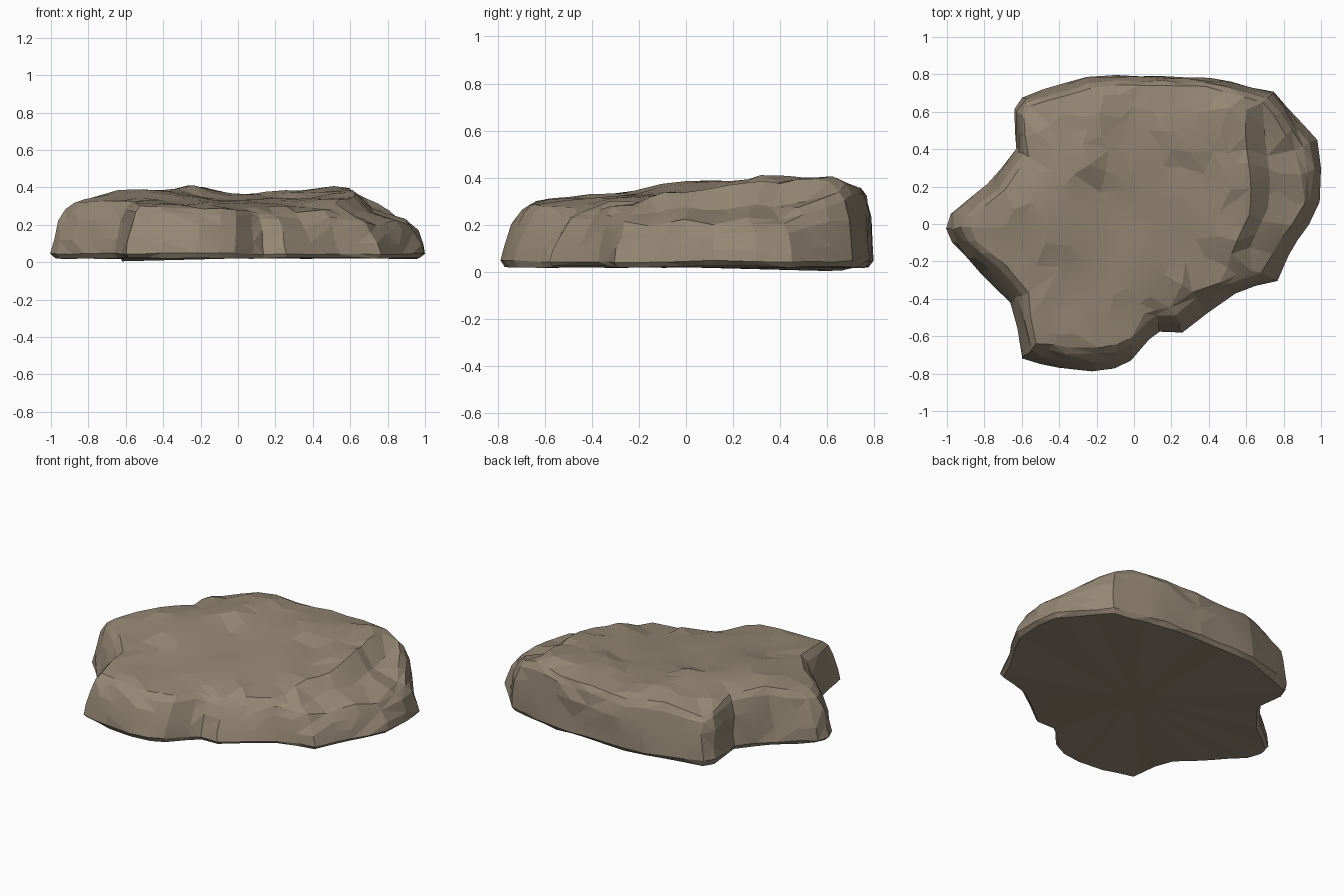
import bpy, bmesh, math, random
from mathutils import Vector
from mathutils.geometry import delaunay_2d_cdt

if "Cube" in bpy.data.objects:
    bpy.data.objects.remove(bpy.data.objects["Cube"])

random.seed(4)

# Footprint: x, y, how far the wall leans inward
outline = [
    (-1.0, -.02, .10), (-.97, -.1, .10), (-.82, -.26, .12), (-.66, -.42, .09),
    (-.62, -.55, .07), (-.60, -.72, .09), (-.40, -.77, .11), (-.23, -.79, .12),
    (-.1, -.77, .11), (-.02, -.73, .11), (.08, -.62, .13), (.14, -.575, .11),
    (.26, -.585, .14), (.40, -.47, .12), (.54, -.37, .09), (.77, -.30, .13),
    (.83, -.17, .12), (.93, 0, .12), (.99, .12, .10), (1.0, .3, .09),
    (.985, .45, .11), (.9, .53, .08), (.82, .63, .06), (.75, .71, .06),
    (.40, .78, .03), (-.1, .795, .03), (-.25, .785, .04), (-.6, .68, .05),
    (-.635, .61, .05), (-.63, .40, .06), (-.78, .21, .08), (-.9, .12, .09),
    (-.98, .05, .10)]

# Height samples for the main top and for the lower right shelf
top_pts = [
    (-.9, 0, .32), (-.8, .1, .35), (-.75, -.2, .34), (-.62, .12, .39),
    (-.5, .5, .365), (-.58, .64, .315), (-.55, -.4, .335), (-.55, -.62, .305),
    (-.25, -.66, .295), (-.03, -.6, .29), (-.3, -.4, .31), (-.45, 0, .385),
    (-.28, .36, .41), (-.2, .6, .40), (-.1, .1, .335), (0, .45, .36),
    (-.1, .74, .355), (.1, -.1, .32), (.25, .2, .335), (.3, .5, .38),
    (.35, .72, .37), (.52, .58, .405), (.57, .3, .38), (.55, 0, .34),
    (.45, -.3, .285), (.2, -.48, .25), (.2, -.3, .305), (-.1, -.3, .32),
    (.65, .65, .385), (.33, -.4, .265)]
shelf_pts = [(.7, .3, .29), (.67, 0, .27), (.85, .3, .245), (.9, .15, .22),
             (.72, .64, .35), (.82, .5, .28), (.62, -.24, .25), (.75, -.15, .22),
             (.92, .4, .21)]


def blend(pts, x, y):
    w = [1 / ((x - a) ** 2 + (y - b) ** 2 + .003) ** 1.6 for a, b, _ in pts]
    return sum(k * p[2] for k, p in zip(w, pts)) / sum(w)


def ledge(y):
    return .61 + .015 * math.sin(9 * y) - .35 * max(0, .05 - y)


def height(x, y):
    t = min(1, max(0, (x - ledge(y)) / .1))
    return blend(top_pts, x, y) * (1 - t) + blend(shelf_pts, x, y) * t


def jit(a):
    return random.uniform(-a, a)


# Subdivide the footprint
pts = []
for i, p in enumerate(outline):
    a, b = Vector(p), Vector(outline[(i + 1) % len(outline)])
    n = max(1, round((b.xy - a.xy).length / .13))
    pts += [a.lerp(b, k / n) for k in range(n)]
n = len(pts)
bm = bmesh.new()
rings = []


def add_ring(lean, frac, shrink, j):
    ring = []
    for p in pts:
        r = p.xy.length
        q = p.xy * ((r - p.z * lean) / r * shrink)
        rim = p.xy * ((r - p.z) / r * .97)
        z = .045 + (height(rim.x, rim.y) - .045) * frac
        ring.append(bm.verts.new((q.x + jit(j), q.y + jit(j), z + jit(j))))
    rings.append(ring)


# Underside ring, leaning walls and rounded shoulder
rings.append([bm.verts.new((p.x * .975, p.y * .975, .022 + jit(.005)
              - .022 * math.exp(-((p.x + .57) ** 2 + (p.y - .63) ** 2) / .02)))
              for p in pts])
add_ring(0, 0, 1, .005)
add_ring(.15, .25, 1, .008)
add_ring(.45, .6, 1, .010)
add_ring(.8, .84, 1, .008)
add_ring(1, .96, .975, .006)

for lo, hi in zip(rings, rings[1:]):
    for i in range(n):
        k = (i + 1) % n
        bm.faces.new((lo[i], lo[k], hi[k], hi[i]))
base = bm.verts.new((0, 0, .02))
for i in range(n):
    bm.faces.new((rings[0][(i + 1) % n], rings[0][i], base))

# Weathered top: irregular triangles inside the shoulder ring
rim = [v.co.xy.copy() for v in rings[-1]]


def inside(x, y):
    ang = Vector((x, y)).normalized()
    near = max(rim, key=lambda r: r.normalized().dot(ang))
    return math.hypot(x, y) < near.length - .05


inner = []
for i in range(15):          # both edges of the ledge
    y = -.3 + i * .07
    inner += [(ledge(y) + d, y + d * .35) for d in (0, .1)]
for i in range(-9, 10):      # staggered grid elsewhere
    for j in range(-8, 9):
        x, y = .1 * (i + .5 * (j % 2)) + jit(.035), .1 * j + jit(.035)
        if not -.05 < x - ledge(y) < .14:
            inner.append((x, y))
inner = [Vector(p) for p in inner if inside(*p)]
co, _, tris, orig, _, _ = delaunay_2d_cdt(
    rim + inner, [(i, (i + 1) % n) for i in range(n)], [], 1, 1e-5)
verts = []
for c, o in zip(co, orig):
    if o and o[0] < n:
        verts.append(rings[-1][o[0]])
    else:
        verts.append(bm.verts.new((c.x, c.y, height(c.x, c.y) + jit(.008))))
for t in tris:
    bm.faces.new([verts[i] for i in t])
bmesh.ops.triangulate(bm, faces=[f for f in bm.faces if len(f.verts) > 3])
bmesh.ops.recalc_face_normals(bm, faces=bm.faces)

me = bpy.data.meshes.new("rock_slab")
bm.to_mesh(me)
bm.free()
rock = bpy.data.objects.new("rock_slab", me)
bpy.context.collection.objects.link(rock)

mat = bpy.data.materials.new("stone")
mat.diffuse_color = (.30, .242, .175, 1)
mat.use_nodes = True
mat.node_tree.nodes["Principled BSDF"].inputs["Base Color"].default_value = mat.diffuse_color
me.materials.append(mat)

# Faceted stone with only the shallowest creases softened
bpy.context.view_layer.objects.active = rock
rock.select_set(True)
bpy.ops.object.shade_smooth_by_angle(angle=math.radians(9))
